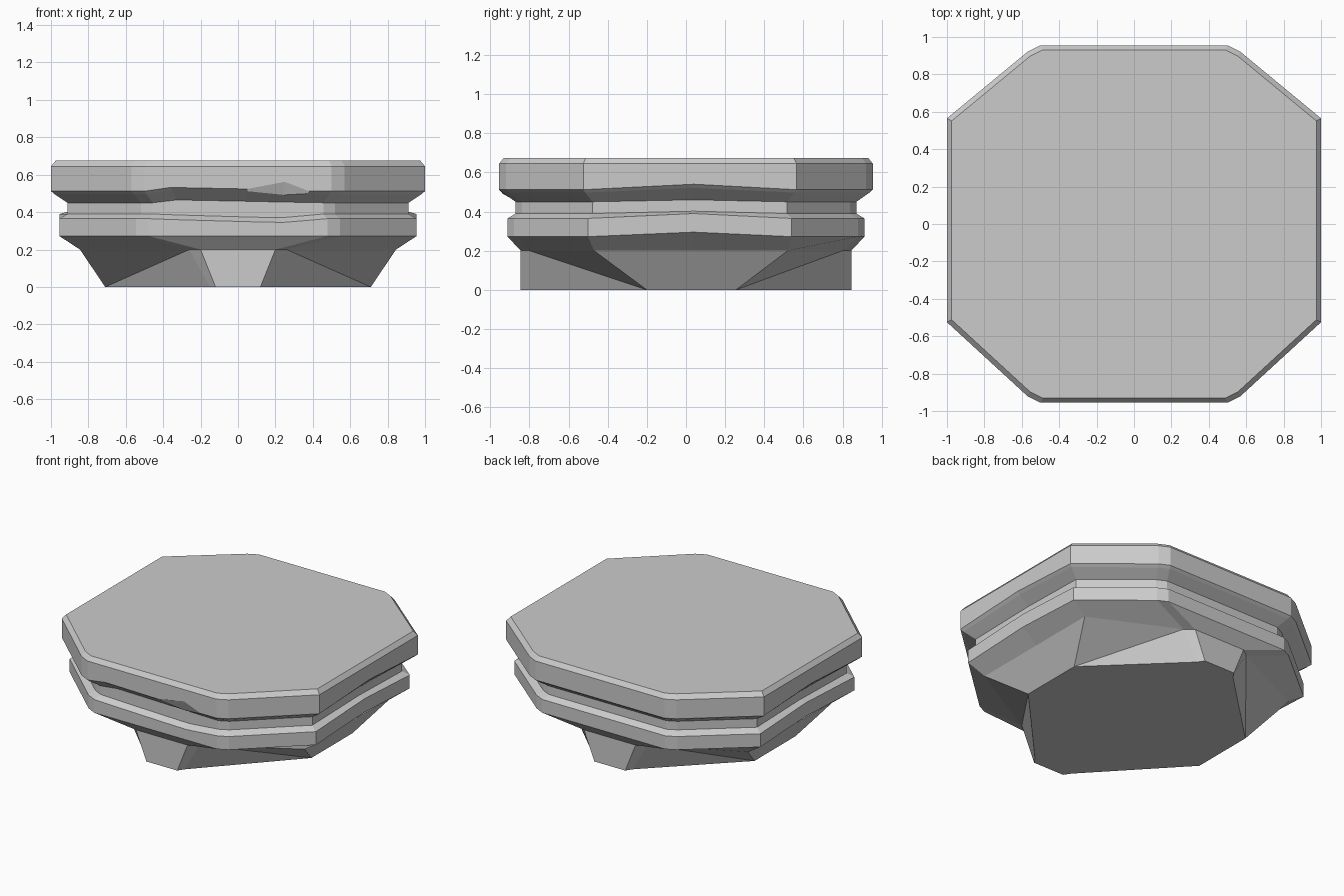
import bpy, bmesh

if "Cube" in bpy.data.objects:
    bpy.data.objects.remove(bpy.data.objects["Cube"])

# x positions of the extra points along the front edge
FRONT_X = (-0.36, 0.05, 0.25, 0.38)
SIDE = (1, 9)              # indices of left/right edge middles
FRONT = (13, 14, 15, 16)   # indices of front edge points


def outline(side_x, y0, ym, y1, cx, cy, ex, ey, fk):
    """Chamfered octagon, counter-clockwise, with extra points along the edges."""
    return [(side_x, y0), (side_x, ym), (side_x, y1), (cx, cy), (ex, ey), (0, ey),
            (-ex, ey), (-cx, cy), (-side_x, y1), (-side_x, ym), (-side_x, y0),
            (-cx, -cy), (-ex, -ey)] + [(x * fk, -ey) for x in FRONT_X] + \
           [(ex, -ey), (cx, -cy)]


def slab_ring(k, z, side_lift=0.0, front_lift=(0, 0, 0, 0)):
    pts = outline(k, -.525 * k, .04, .565 * k, .57 * k, .92 * k, .5 * k, .955 * k, k)
    lift = dict(zip(FRONT, front_lift))
    lift.update({i: side_lift for i in SIDE})
    return [(x, y, z + lift.get(i, 0)) for i, (x, y) in enumerate(pts)]


rings = [
    # tapered foot
    [(x, y, 0.0) for x, y in outline(.71, -.2, .025, .255, .15, .8, .12, .845, .24)],
    [(x, y, 0.2) for x, y in outline(.845, -.47, .04, .52, .26, .8, .2, .845, .42)],
    # lower slab
    slab_ring(.955, .272, .023),
    slab_ring(.955, .365, .025, (-.005, -.016, -.02, -.01)),
    # groove
    slab_ring(.912, .39, .012, (-.005, -.016, -.02, -.01)),
    slab_ring(.912, .45, .01, (.015, .008, .004, .002)),
    # chipped underside and top slab
    slab_ring(.982, .497, .024, (.02, .015, -.005, .002)),
    slab_ring(1.0, .512, .028, (.02, .012, .05, 0)),
    slab_ring(1.0, .645),
    slab_ring(.975, .675),
]

bm = bmesh.new()
vr = [[bm.verts.new(p) for p in r] for r in rings]
n = len(vr[0])
for level, (lo, hi) in enumerate(zip(vr, vr[1:])):
    for i in range(n):
        j = (i + 1) % n
        a, b, c, d = lo[i], lo[j], hi[j], hi[i]
        if level == 0 and i in (2, 10):
            faces = [(a, b, c), (a, c, d)]
        elif level == 0 and i in (7, 18):
            faces = [(a, b, d), (b, c, d)]
        else:
            faces = [(a, b, c, d)]
        for f in faces:
            bm.faces.new(f)
bm.faces.new(vr[-1])
bm.faces.new(vr[0][::-1])
bmesh.ops.recalc_face_normals(bm, faces=bm.faces)

mesh = bpy.data.meshes.new("stepped_platform")
bm.to_mesh(mesh)
bm.free()
bpy.context.collection.objects.link(bpy.data.objects.new("stepped_platform", mesh))
